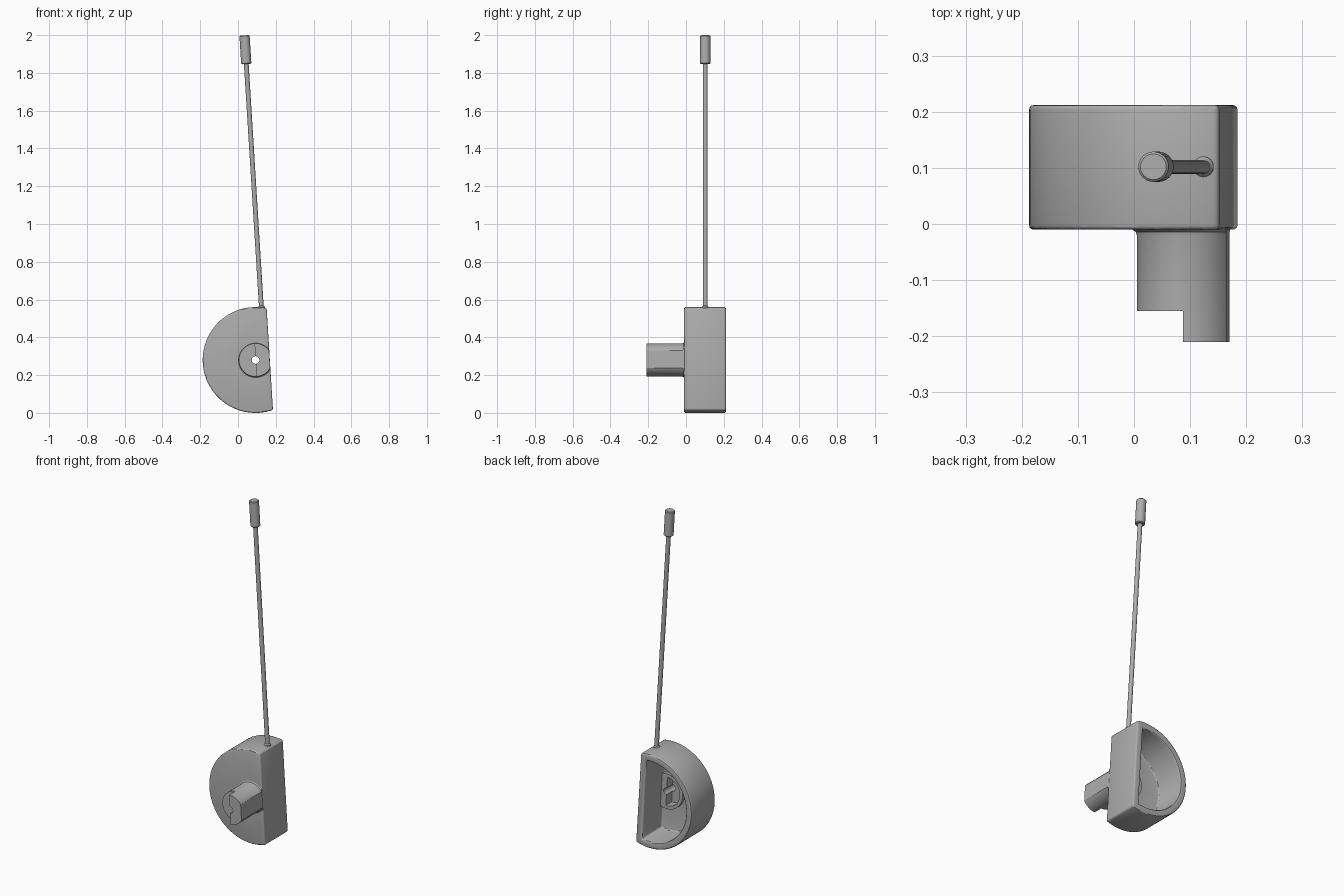
import bpy, bmesh, math
from mathutils import Vector

if "Cube" in bpy.data.objects:
    bpy.data.objects.remove(bpy.data.objects["Cube"], do_unlink=True)

CENTRE = Vector((0.093, 0, 0.28))   # axis of the round body
TILT = -math.radians(3.55)          # whole part leans toward -x
FLAT = 0.0755                       # axis to flat side
ROD_X, ROD_Y = 0.048, 0.102

grey = bpy.data.materials.new("mid grey")
grey.use_nodes = True
grey.diffuse_color = (0.42, 0.42, 0.42, 1)
grey.node_tree.nodes["Principled BSDF"].inputs["Base Color"].default_value = (0.42, 0.42, 0.42, 1)


def d_ring(radius, flat, y, count=72):
    """Circle in the xz plane, cut off at x = flat."""
    start = math.acos(min(flat / radius, 1))
    step = (2 * math.pi - 2 * start) / (count - 1)
    return [(radius * math.cos(start + i * step), y, radius * math.sin(start + i * step))
            for i in range(count)]


def round_ring(radius, z, count=32):
    return [(ROD_X + radius * math.cos(2 * math.pi * i / count),
             ROD_Y + radius * math.sin(2 * math.pi * i / count), z) for i in range(count)]


def loft(name, rings):
    """Skin a list of equal rings and close both ends."""
    bm = bmesh.new()
    loops = [[bm.verts.new(p) for p in ring] for ring in rings]
    n = len(loops[0])
    for a, b in zip(loops, loops[1:]):
        for i in range(n):
            j = (i + 1) % n
            bm.faces.new((a[i], a[j], b[j], b[i]))
    bm.faces.new(loops[0])
    bm.faces.new(loops[-1])
    bmesh.ops.recalc_face_normals(bm, faces=bm.faces)
    mesh = bpy.data.meshes.new(name)
    bm.to_mesh(mesh)
    bm.free()
    mesh.materials.append(grey)
    obj = bpy.data.objects.new(name, mesh)
    bpy.context.collection.objects.link(obj)
    obj.location = CENTRE
    obj.rotation_euler = (0, TILT, 0)
    return obj


def activate(obj):
    bpy.ops.object.select_all(action='DESELECT')
    obj.select_set(True)
    bpy.context.view_layer.objects.active = obj


def smooth(obj):
    activate(obj)
    bpy.ops.object.shade_smooth_by_angle(angle=math.radians(30))


def combine(target, tool, operation):
    mod = target.modifiers.new(operation.lower(), 'BOOLEAN')
    mod.operation, mod.solver, mod.object = operation, 'EXACT', tool
    tool.hide_render = True
    activate(target)
    bpy.ops.object.modifier_apply(modifier=mod.name)
    bpy.data.objects.remove(tool, do_unlink=True)


def half_ring(radius, y, count=40):
    """Half disc on the -x side."""
    return [(radius * math.cos(math.pi * (0.5 + i / (count - 1))), y,
             radius * math.sin(math.pi * (0.5 + i / (count - 1)))) for i in range(count)]


# D-shaped cup, open at the back
body = loft("cup_body", [d_ring(0.28, FLAT, -0.01), d_ring(0.28, FLAT, 0.212),
                         d_ring(0.24, FLAT - 0.04, 0.212), d_ring(0.24, FLAT - 0.04, 0.03)])
bevel = body.modifiers.new("rounded_edges", 'BEVEL')
bevel.width, bevel.segments = 0.008, 3
bevel.limit_method, bevel.angle_limit = 'ANGLE', math.radians(40)
activate(body)
bpy.ops.object.modifier_apply(modifier=bevel.name)

# Front post with flared root, and raised disc inside the cup
edge = FLAT - 0.001
post = loft("post", [d_ring(0.105, 0.07, 0.05), d_ring(0.105, 0.07, 0),
                     d_ring(0.096, edge, -0.01), d_ring(0.090, edge, -0.014),
                     d_ring(0.088, edge, -0.02), d_ring(0.088, edge, -0.21)])
combine(body, post, 'UNION')

# Half step at the post tip, matching half recess behind, and axle hole
combine(body, loft("tip_cutter", [half_ring(0.12, -0.155), half_ring(0.12, -0.3)]), 'DIFFERENCE')
combine(body, loft("recess_cutter", [half_ring(0.086, 0.1), half_ring(0.086, -0.005)]), 'DIFFERENCE')
combine(body, loft("hole_cutter", [d_ring(0.02, 0.0199, 0.15), d_ring(0.02, 0.0199, -0.3)]), 'DIFFERENCE')
smooth(body)

# Thin rod with a small flare where it enters the cup
smooth(loft("rod", [round_ring(r, z) for r, z in
                    ((0.018, 0.25), (0.018, 0.278), (0.0125, 0.285), (0.0125, 1.6))]))

# Rod end cap
smooth(loft("rod_cap", [round_ring(r, z) for r, z in
                        ((0.023, 1.567), (0.027, 1.571), (0.027, 1.715), (0.023, 1.719))]))
